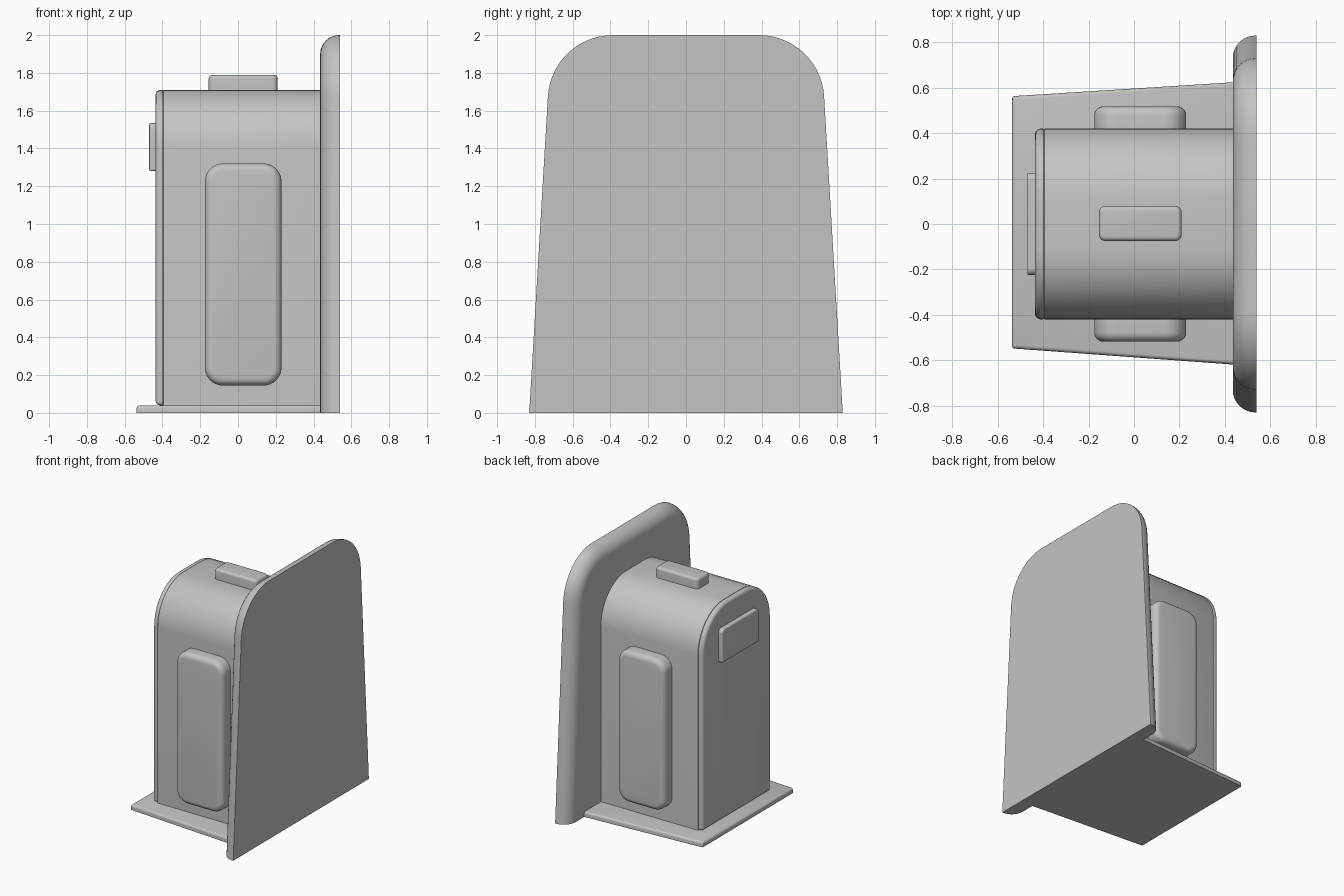
import bpy, bmesh, math
from mathutils import Vector

if "Cube" in bpy.data.objects:
    bpy.data.objects.remove(bpy.data.objects["Cube"])

grey = bpy.data.materials.new("light grey")
grey.diffuse_color = (0.55, 0.55, 0.55, 1)
grey.use_nodes = True
grey.node_tree.nodes["Principled BSDF"].inputs["Base Color"].default_value = grey.diffuse_color


def rounded(corners, steps=10):
    """Outline from (u, v, radius) corners, each rounded by an arc."""
    out, n = [], len(corners)
    for i, (u, v, r) in enumerate(corners):
        p = Vector((u, v))
        if r == 0:
            out.append(p)
            continue
        a = (Vector(corners[i - 1][:2]) - p).normalized()
        b = (Vector(corners[(i + 1) % n][:2]) - p).normalized()
        half = a.angle(b) / 2
        centre = p + (a + b).normalized() * r / math.sin(half)
        start = p + a * r / math.tan(half) - centre
        end = p + b * r / math.tan(half) - centre
        sweep = start.angle_signed(end)
        for k in range(steps + 1):
            t = -sweep * k / steps
            c, s = math.cos(t), math.sin(t)
            out.append(centre + Vector((start.x * c - start.y * s, start.x * s + start.y * c)))
    return out


def box_outline(u0, u1, v0, v1, r_low, r_top):
    return rounded([(u0, v0, r_low), (u1, v0, r_low), (u1, v1, r_top), (u0, v1, r_top)])


def prism(name, outline, axis, start, end, bevel=0, back_bevel=0, open_foot=False, segments=5):
    """Extrude an outline along an axis; round the edge of the end cap (and start cap)."""
    place = {"x": lambda u, v, w: (w, u, v),
             "y": lambda u, v, w: (u, w, v),
             "z": lambda u, v, w: (u, v, w)}[axis]
    bm = bmesh.new()
    rings = [[bm.verts.new(place(p.x, p.y, w)) for p in outline] for w in (start, end)]
    caps = [bm.faces.new(r) for r in rings]
    n = len(outline)
    for i in range(n):
        j = (i + 1) % n
        bm.faces.new((rings[0][i], rings[0][j], rings[1][j], rings[1][i]))
    bmesh.ops.recalc_face_normals(bm, faces=bm.faces)
    for cap, width in ((caps[1], bevel), (caps[0], back_bevel)):
        if width:
            edges = [e for e in cap.edges
                     if not (open_foot and all(v.co.z < 0.001 for v in e.verts))]
            bmesh.ops.bevel(bm, geom=edges, offset=width, offset_type='OFFSET',
                            segments=segments, profile=0.5, affect='EDGES', clamp_overlap=False)
    bmesh.ops.recalc_face_normals(bm, faces=bm.faces)
    mesh = bpy.data.meshes.new(name)
    bm.to_mesh(mesh)
    bm.free()
    mesh.materials.append(grey)
    obj = bpy.data.objects.new(name, mesh)
    bpy.context.collection.objects.link(obj)
    bpy.ops.object.select_all(action='DESELECT')
    obj.select_set(True)
    bpy.context.view_layer.objects.active = obj
    bpy.ops.object.shade_smooth_by_angle(angle=math.radians(32))
    return obj


# Tall tapered back slab with a large rounded inner edge
slab = rounded([(-0.83, 0, 0), (0.83, 0, 0), (0.712, 2, 0.345), (-0.712, 2, 0.345)], 14)
prism("back_slab", slab, "x", 0.54, 0.435, bevel=0.1, open_foot=True, segments=8)

# Tapered base plate
base = rounded([(-0.537, -0.548, 0.01), (0.45, -0.62, 0), (0.45, 0.625, 0), (-0.537, 0.563, 0.01)], 3)
prism("base_plate", base, "z", 0, 0.04, bevel=0.018)

# Arched body and its door
prism("body", box_outline(-0.42, 0.42, 0.03, 1.71, 0, 0.31), "x", 0.45, -0.397, bevel=0.006, segments=2)
prism("door", box_outline(-0.42, 0.42, 0.04, 1.71, 0.02, 0.31), "x", -0.397, -0.436,
      bevel=0.025, back_bevel=0.006, segments=4)

# Plate on the door
prism("door_plate", box_outline(-0.225, 0.225, 1.28, 1.535, 0.01, 0.03), "x", -0.43, -0.47, bevel=0.008, segments=3)

# Block on the roof
prism("roof_block", box_outline(-0.155, 0.21, -0.075, 0.08, 0.03, 0.03), "z", 1.70, 1.79, bevel=0.02)

# Raised side panels
for side, label in ((-1, "front"), (1, "rear")):
    prism(label + "_side_panel", box_outline(-0.175, 0.23, 0.145, 1.32, 0.095, 0.095),
          "y", side * 0.41, side * 0.518, bevel=0.04)
